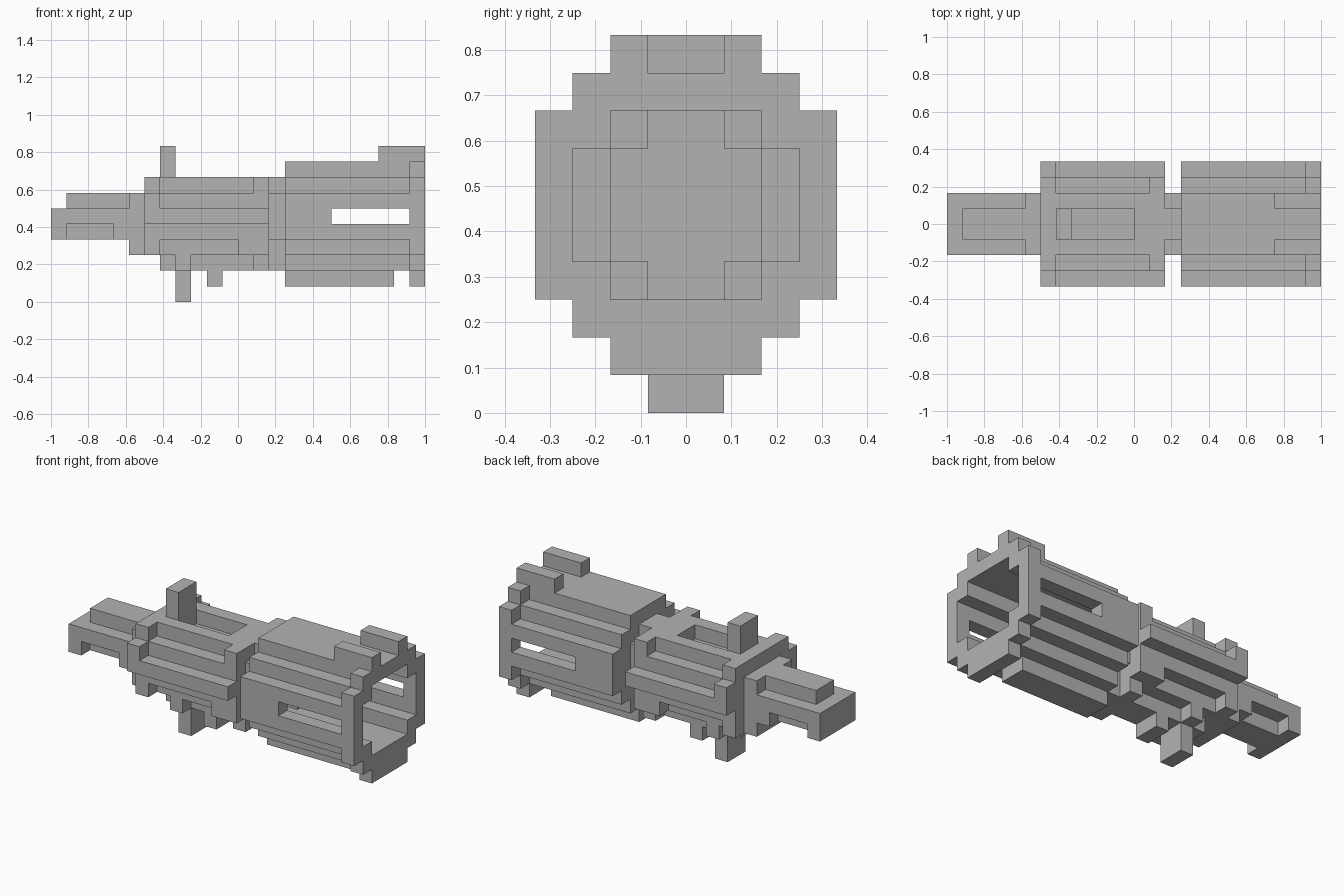
import bpy, bmesh
from mathutils import Vector

cube = bpy.data.objects.get("Cube")
if cube:
    bpy.data.objects.remove(cube)

UNIT = 1 / 12  # edge of one block

grey = bpy.data.materials.new("plain_grey")
grey.use_nodes = True
color = (0.45, 0.45, 0.45, 1)
grey.diffuse_color = color
grey.node_tree.nodes["Principled BSDF"].inputs["Base Color"].default_value = color


def box(x0, x1, half_width, z0, z1):
    """Cells of a box that is symmetric across y = 0."""
    return {(x, y, z) for x in range(x0, x1)
            for y in range(-half_width, half_width) for z in range(z0, z1)}


def stepped(x0, x1, *steps):
    """Cells of a stepped section; each step is half width, bottom, top."""
    return set().union(*(box(x0, x1, *step) for step in steps))


parts = {}

# Front barrel with its top ridge and narrowed underside
barrel = box(-12, -6, 2, 4, 6) | box(-11, -7, 1, 6, 7)
barrel -= box(-11, -8, 2, 4, 5) - box(-11, -8, 1, 4, 5)
parts["barrel"] = barrel
parts["barrel_collar"] = box(-7, -6, 2, 3, 7)

# Middle body with end rings and a slot in the top
body = stepped(-6, 2, (2, 3, 8), (3, 4, 7), (4, 5, 6))
body -= box(-4, 0, 1, 7, 8)
parts["body"] = body
parts["body_front_ring"] = stepped(-6, -5, (3, 3, 8), (4, 5, 7))
parts["body_rear_ring"] = box(0, 2, 3, 3, 5) | box(1, 2, 3, 7, 8) | box(1, 2, 2, 2, 3)
parts["body_keel"] = box(-5, 3, 1, 2, 3)

# Small fittings above and below the body
parts["top_handle"] = box(-5, -4, 1, 8, 10)
parts["lower_pin"] = box(-4, -3, 1, 0, 3) | box(-4, -3, 2, 2, 3)
parts["lower_stud"] = box(-2, -1, 1, 1, 2)

# Neck joining the body and the rear housing
parts["neck"] = stepped(2, 3, (1, 3, 8), (2, 4, 7))

# Hollow rear housing, open at the end, with a slot through both sides
cavity = stepped(4, 12, (2, 3, 8), (3, 4, 7)) | stepped(3, 4, (1, 3, 8), (2, 4, 7))
housing = stepped(3, 11, (2, 2, 9), (3, 3, 8), (4, 4, 7))
parts["housing"] = housing - cavity - box(6, 11, 4, 5, 6)
parts["housing_ring"] = stepped(11, 12, (2, 1, 9), (3, 2, 9), (4, 3, 8)) - cavity
parts["housing_underplate"] = box(3, 10, 1, 1, 2)
parts["top_rails"] = box(9, 12, 2, 9, 10) - box(9, 12, 1, 9, 10)

filled = set().union(*parts.values())


def build(name, cells):
    """Skin the exposed sides of the cells and merge them into flat faces."""
    bm = bmesh.new()
    for cell in cells:
        centre = Vector(cell) + Vector((0.5, 0.5, 0.5))
        for axis in range(3):
            for sign in (-1, 1):
                normal = Vector((0, 0, 0))
                normal[axis] = sign
                if tuple(c + int(n) for c, n in zip(cell, normal)) in filled:
                    continue
                u = Vector((0, 0, 0))
                u[(axis + 1) % 3] = 0.5
                v = normal.cross(u)
                mid = centre + normal / 2
                corners = (mid - u - v, mid + u - v, mid + u + v, mid - u + v)
                bm.faces.new([bm.verts.new(p * UNIT) for p in corners])
    bmesh.ops.remove_doubles(bm, verts=bm.verts, dist=UNIT / 100)
    bmesh.ops.dissolve_limit(bm, angle_limit=0.01, verts=bm.verts, edges=bm.edges)
    mesh = bpy.data.meshes.new(name)
    bm.to_mesh(mesh)
    bm.free()
    mesh.materials.append(grey)
    bpy.context.scene.collection.objects.link(bpy.data.objects.new(name, mesh))


# Earlier parts keep shared cells, so no surface is doubled
used = set()
for name, cells in parts.items():
    build(name, cells - used)
    used |= cells
